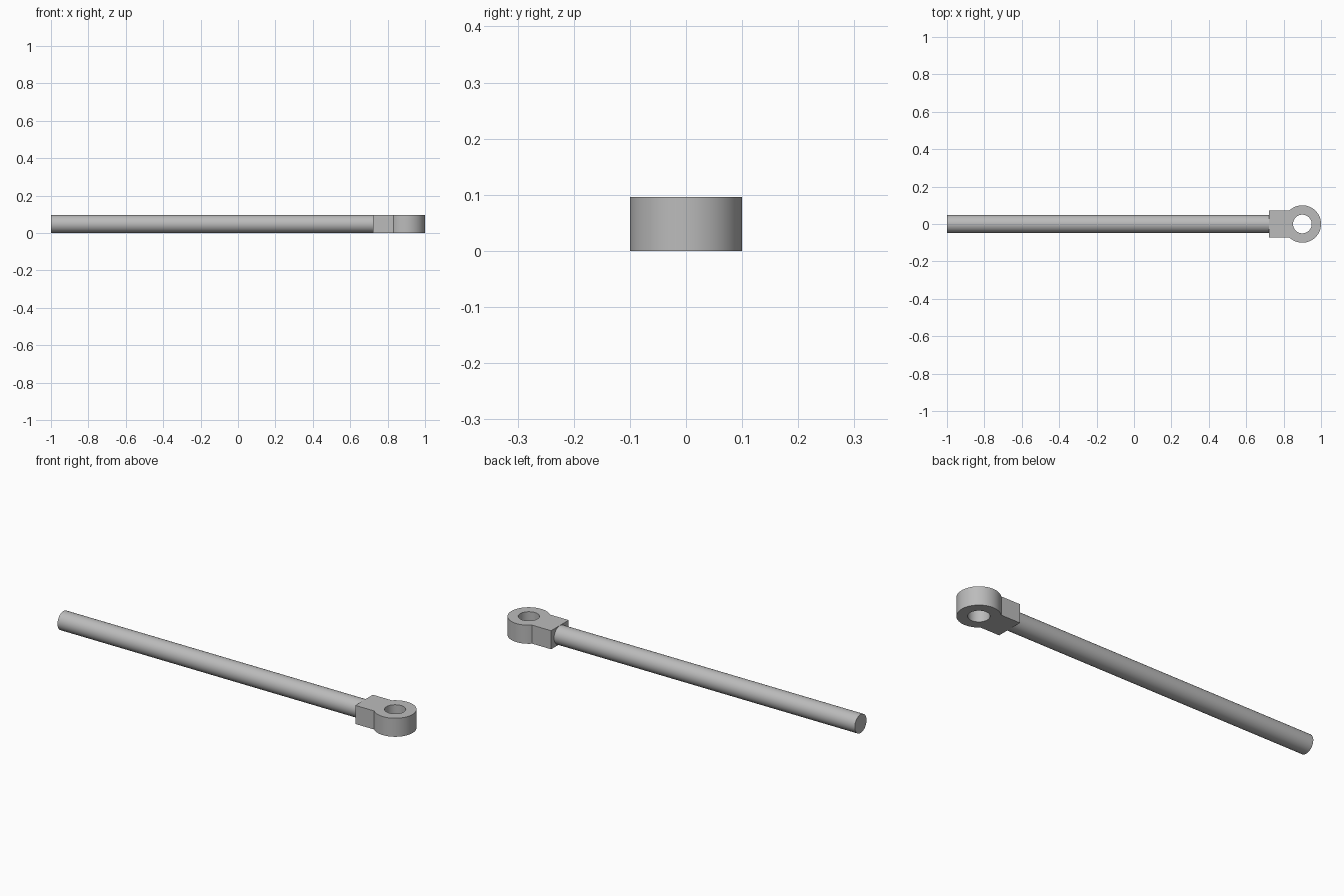
import bpy, bmesh, math
from mathutils import Matrix, Vector

cube = bpy.data.objects.get("Cube")
if cube:
    bpy.data.objects.remove(cube, do_unlink=True)

THICK = 0.096
RING_X, RING_R, HOLE_R = 0.9, 0.1, 0.05
BLOCK_END, BLOCK_HALF = 0.178, 0.072

steel = bpy.data.materials.new("grey steel")
steel.use_nodes = True
colour = (0.5, 0.5, 0.5, 1)
steel.diffuse_color = colour
steel.node_tree.nodes["Principled BSDF"].inputs["Base Color"].default_value = colour


def finish(name, bm):
    bmesh.ops.recalc_face_normals(bm, faces=bm.faces)
    mesh = bpy.data.meshes.new(name)
    bm.to_mesh(mesh)
    bm.free()
    obj = bpy.data.objects.new(name, mesh)
    bpy.context.collection.objects.link(obj)
    mesh.materials.append(steel)
    bpy.ops.object.select_all(action="DESELECT")
    obj.select_set(True)
    bpy.context.view_layer.objects.active = obj
    bpy.ops.object.shade_smooth_by_angle(angle=math.radians(30))


# Round rod along x
start, end = -1.0, RING_X - BLOCK_END
bm = bmesh.new()
bmesh.ops.create_cone(
    bm, cap_ends=True, segments=48, radius1=THICK / 2, radius2=THICK / 2,
    depth=end - start,
    matrix=Matrix.Translation(((start + end) / 2, 0, THICK / 2))
    @ Matrix.Rotation(math.pi / 2, 4, "Y"))
finish("rod", bm)


# Eye end: ring merged with a square neck, pierced by a vertical hole
def outline_radius(angle):
    c, s = -math.cos(angle), abs(math.sin(angle))
    if c <= 0:
        return RING_R
    return max(RING_R, min(BLOCK_END / c, BLOCK_HALF / max(s, 1e-6)))


corner = math.atan2(BLOCK_HALF, BLOCK_END)
joint = math.asin(BLOCK_HALF / RING_R)
angles = [2 * math.pi * i / 64 for i in range(64)]
angles += [math.pi + sign * a for a in (corner, joint) for sign in (-1, 1)]
angles.sort()

bm = bmesh.new()
rings = []
for inner, z in ((False, 0), (False, THICK), (True, THICK), (True, 0)):
    ring = []
    for a in angles:
        r = HOLE_R if inner else outline_radius(a)
        ring.append(bm.verts.new(Vector((RING_X + r * math.cos(a), r * math.sin(a), z))))
    rings.append(ring)
for k in range(4):
    low, high = rings[k], rings[(k + 1) % 4]
    for i in range(len(angles)):
        j = (i + 1) % len(angles)
        bm.faces.new((low[i], low[j], high[j], high[i]))
finish("eye_end", bm)
